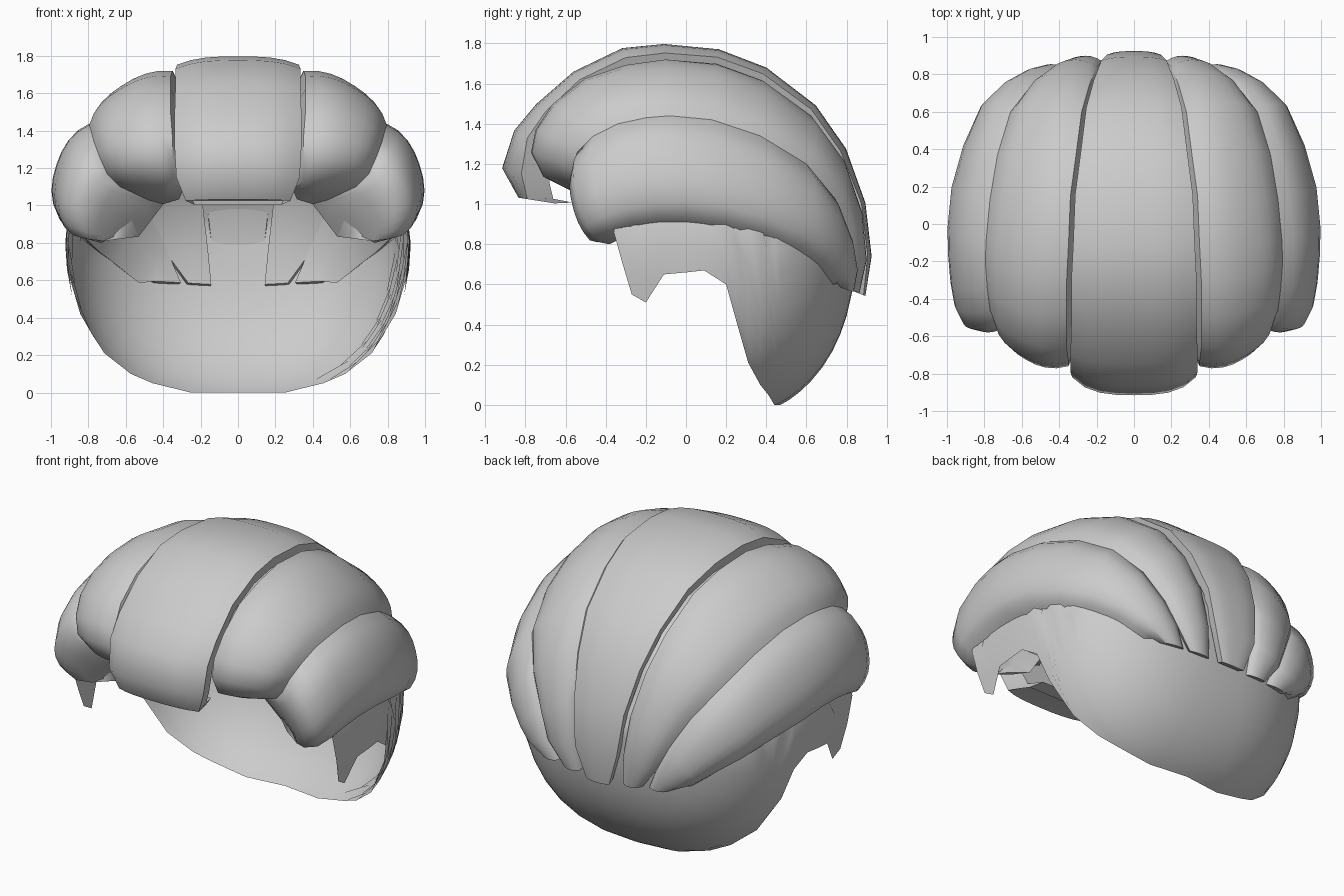
import bpy, bmesh, math
from mathutils import Vector

if "Cube" in bpy.data.objects:
    bpy.data.objects.remove(bpy.data.objects["Cube"])

grey = bpy.data.materials.new("light grey")
grey.diffuse_color = (0.6, 0.6, 0.6, 1)
grey.use_nodes = True
grey.node_tree.nodes["Principled BSDF"].inputs["Base Color"].default_value = grey.diffuse_color
HEAD = Vector((0, 0, 0.9))   # centre of the head


def finish(name, bm, angle):
    bmesh.ops.remove_doubles(bm, verts=bm.verts, dist=0.0005)
    bmesh.ops.recalc_face_normals(bm, faces=bm.faces)
    me = bpy.data.meshes.new(name)
    bm.to_mesh(me)
    bm.free()
    ob = bpy.data.objects.new(name, me)
    me.materials.append(grey)
    bpy.context.collection.objects.link(ob)
    bpy.ops.object.select_all(action='DESELECT')
    ob.select_set(True)
    bpy.context.view_layer.objects.active = ob
    bpy.ops.object.shade_smooth_by_angle(angle=math.radians(angle))
    return ob


def skin(bm, rows, closed):
    """Join neighbouring rows of points with quads."""
    vs = [[bm.verts.new(p) for p in r] for r in rows]
    n = len(rows[0])
    for a, b in zip(vs, vs[1:]):
        for j in range(n if closed else n - 1):
            k = (j + 1) % n
            bm.faces.new((a[j], a[k], b[k], b[j]))
    return vs


# Seams between locks, from the fringe over the head to the nape
seam_inner = [(.38, -.56, 1.06), (.35, -.7, 1.13), (.35, -.76, 1.25), (.35, -.74, 1.36),
              (.36, -.66, 1.49), (.36, -.5, 1.62), (.36, -.3, 1.69), (.35, -.1, 1.72),
              (.34, .15, 1.7), (.31, .37, 1.62), (.28, .6, 1.45), (.24, .74, 1.25),
              (.2, .84, 1.0), (.17, .87, .75), (.13, .85, .56)]
seam_outer = [(.48, -.42, 1.03), (.63, -.52, 1.1), (.7, -.56, 1.17), (.74, -.54, 1.26),
              (.77, -.46, 1.34), (.785, -.34, 1.4), (.795, -.2, 1.43), (.79, -.08, 1.44),
              (.77, .13, 1.42), (.73, .37, 1.34), (.66, .6, 1.2), (.55, .74, 1.03),
              (.45, .81, .85), (.38, .84, .7), (.3, .83, .57)]
seam_lower = [(.64, -.36, .82), (.72, -.44, .81), (.8, -.48, .82), (.88, -.46, .84),
              (.925, -.38, .88), (.945, -.27, .915), (.955, -.14, .935), (.96, 0, .94),
              (.95, .2, .92), (.89, .4, .87), (.8, .58, .79), (.7, .68, .72),
              (.62, .73, .66), (.56, .76, .62), (.48, .78, .58)]
# The middle lock stands a little proud of its neighbours
seam_mid = [(.25, -.68, 1.03), (.28, -.79, 1.025), (.33, -.82, 1.15), (.34, -.79, 1.33),
            (.34, -.7, 1.46), (.335, -.53, 1.62), (.335, -.3, 1.73)]
for p in seam_inner[7:]:
    q = HEAD + (Vector(p) - HEAD) * 1.04
    seam_mid.append((p[0] - .025, q.y, q.z))


def lock(name, left, right, bulge, power, drop=0.0, steps=8):
    """Puffy lock of hair: arched outer skin between two seams, tucked-in sides."""
    rows = []
    last = len(left) - 1
    for i, (a, b) in enumerate(zip(left, right)):
        a, b = Vector(a), Vector(b)
        if i == last:                       # rounded tip
            a, b = a.lerp(b, .12), b.lerp(a, .12)
        k = .83 if i < 5 else .85 + .1 * i / last
        row = []
        for s in range(steps + 1):
            u = s / steps
            p = a.lerp(b, u)
            h = bulge[i] * (1 - abs(2 * u - 1) ** power)
            row.append(p + (p - HEAD).normalized() * h)
        inner = [HEAD + (p - HEAD) * k for p in (b, a.lerp(b, .5), a)]
        inner[0].z -= drop if 2 < i < last else 0
        rows.append(row + inner)
    bm = bmesh.new()
    vs = skin(bm, rows, True)
    bm.faces.new(vs[0])
    bm.faces.new(vs[-1])
    return finish(name, bm, 50)


def flip(pts):
    return [(-x, y, z) for x, y, z in pts]


lock("middle_lock", flip(seam_mid), seam_mid,
     [.03, .045, .1, .075, .06, .05, .05, .045, .04, .035, .03, .03, .02, .02, .01], 3)
upper_bulge = [.04, .08, .09, .09, .09, .09, .085, .08, .07, .07, .07, .07, .055, .045, .025]
lower_bulge = [.03, .07, .085, .1, .1, .1, .1, .1, .09, .085, .085, .075, .065, .05, .03]
for side, f in (("right", list), ("left", flip)):
    lock(side + "_upper_lock", f(seam_inner), f(seam_outer), upper_bulge, 2.4)
    lock(side + "_lower_lock", f(seam_outer), f(seam_lower), lower_bulge, 2.4, drop=.05)

# Under cap: rounded shell with sideburns, ear gaps and a nape that curls under
edge = [(-.36, .86), (-.315, .7), (-.27, .55), (-.2, .51), (-.11, .65), (0, .66), (.09, .67),
        (.2, .6), (.25, .42), (.31, .21), (.37, .1), (.41, .05), (.44, .0)]
slices = edge + [(y, None) for y in (.47, .51, .56, .62, .68, .73, .77, .8, .825, .84, .849)]
E, HALF = 2.5, 16


def spow(v, e):
    return math.copysign(abs(v) ** e, v)


rows = []
for y, z_end in slices:
    s = (1 - abs(y / (1.5 if y < 0 else .85)) ** E) ** (1 / E)
    end = math.pi
    if z_end is not None:
        c = max(-1, (z_end - .9) / s)
        end = math.acos(spow(c, E / 2))
    row = []
    for j in range(-HALF, HALF + 1):
        t = end * j / HALF
        x = .925 * s * spow(math.sin(t), 2 / E)
        h = s * spow(math.cos(t), 2 / E)
        z = .9 + h * (.65 if h > 0 else 1.0)
        tuck = 1 - .08 * min(1, max(0, z - .9) / .2)   # keeps the top under the locks
        row.append((x * tuck, y * tuck, max(0, z)))
    rows.append(row)
bm = bmesh.new()
skin(bm, rows, False)
finish("under_cap", bm, 60)
